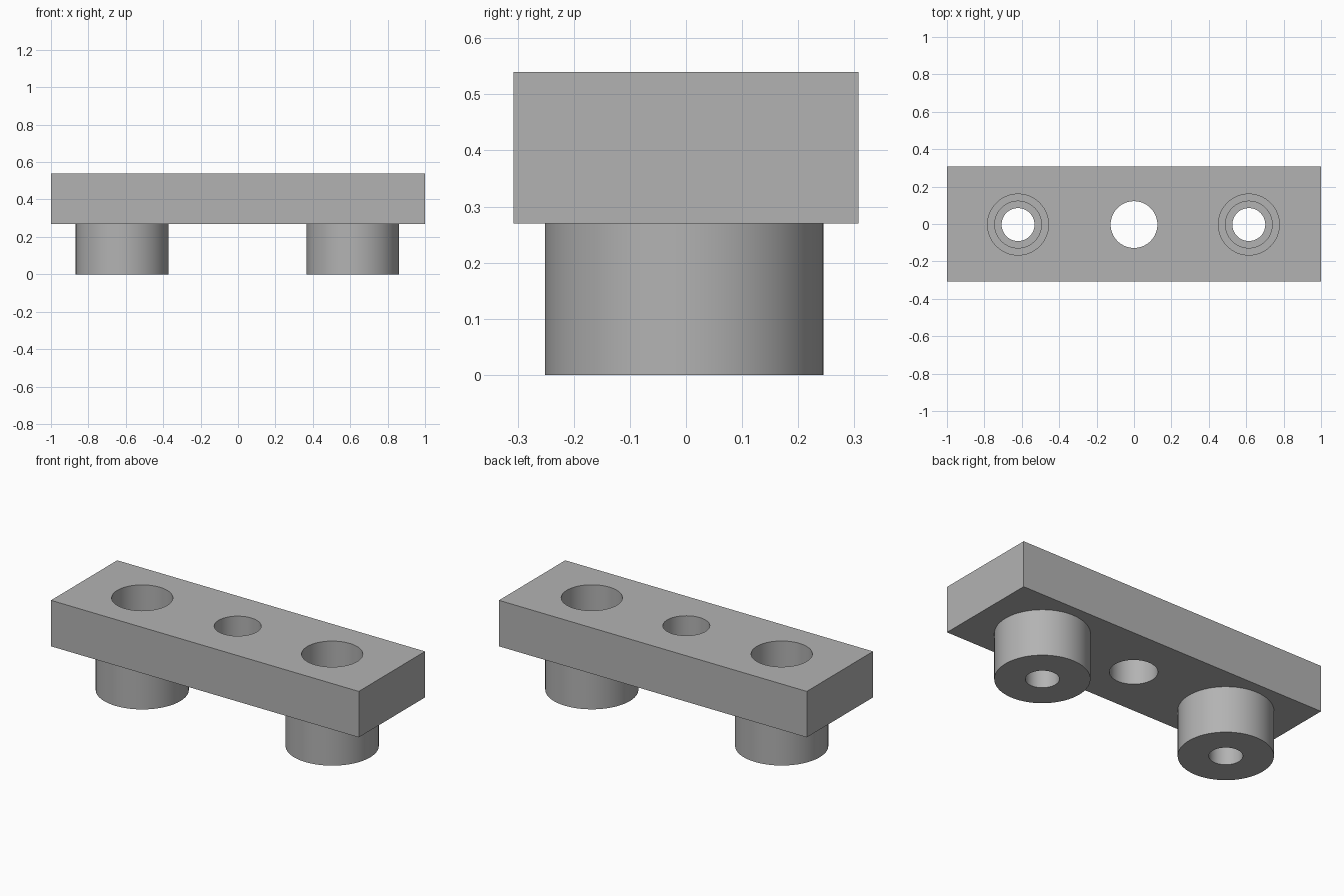
import bpy, bmesh
from math import radians, tau
from mathutils import Matrix, Vector

cube = bpy.data.objects.get("Cube")
if cube:
    bpy.data.objects.remove(cube, do_unlink=True)

SIDES = 64
TOP, MID = 0.54, 0.27            # plate top and underside
LEDGE = 0.34                     # counterbore floor
HEAD_R, HOLE_R, BORE_R, BOSS_R = 0.163, 0.125, 0.088, 0.248
HOLE_Y = -0.003
BOSS_X = {"left": 0.614, "right": -0.62}

grey = bpy.data.materials.new("plain_grey")
grey.use_nodes = True
colour = (0.45, 0.45, 0.45, 1)
grey.diffuse_color = colour
grey.node_tree.nodes["Principled BSDF"].inputs["Base Color"].default_value = colour


def add_object(name, bm):
    bmesh.ops.recalc_face_normals(bm, faces=bm.faces)
    mesh = bpy.data.meshes.new(name)
    bm.to_mesh(mesh)
    bm.free()
    mesh.materials.append(grey)
    obj = bpy.data.objects.new(name, mesh)
    bpy.context.collection.objects.link(obj)
    return obj


def activate(obj):
    bpy.ops.object.select_all(action="DESELECT")
    obj.select_set(True)
    bpy.context.view_layer.objects.active = obj


def smooth(obj):
    activate(obj)
    bpy.ops.object.shade_smooth_by_angle(angle=radians(30))


def lathe(name, profile, x):
    """Turn a radius/height profile about a vertical axis at x."""
    bm = bmesh.new()
    verts = [bm.verts.new((r, 0, z)) for r, z in profile]
    edges = [bm.edges.new(pair) for pair in zip(verts, verts[1:])]
    bmesh.ops.spin(bm, geom=verts + edges, cent=(0, 0, 0), axis=(0, 0, 1),
                   angle=tau, steps=SIDES, use_merge=True)
    bmesh.ops.remove_doubles(bm, verts=bm.verts, dist=0.0001)
    bmesh.ops.translate(bm, verts=bm.verts, vec=Vector((x, HOLE_Y, 0)))
    return add_object(name, bm)


# Plate
bm = bmesh.new()
bmesh.ops.create_cube(bm, size=1, matrix=Matrix.Translation((0, 0, (TOP + MID) / 2))
                      @ Matrix.Diagonal((2, 0.615, TOP - MID, 1)))
plate = add_object("plate", bm)

# Stepped screw holes and the plain centre hole
low, high = MID - 0.1, TOP + 0.1
stepped = [(0, low), (HOLE_R, low), (HOLE_R, LEDGE), (HEAD_R, LEDGE), (HEAD_R, high), (0, high)]
straight = [(0, low), (HOLE_R, low), (HOLE_R, high), (0, high)]
cutters = [lathe(f"{side}_hole_cutter", stepped, x) for side, x in BOSS_X.items()]
cutters.append(lathe("centre_hole_cutter", straight, 0))
for cutter in cutters:
    cutter.hide_render = True
    cut = plate.modifiers.new(cutter.name, "BOOLEAN")
    cut.operation, cut.solver, cut.object = "DIFFERENCE", "EXACT", cutter
    activate(plate)
    bpy.ops.object.modifier_apply(modifier=cut.name)
    bpy.data.objects.remove(cutter, do_unlink=True)
smooth(plate)

# Bored bosses under the plate, open where they meet it
boss_profile = [(HOLE_R, MID), (BORE_R, MID), (BORE_R, 0), (BOSS_R, 0), (BOSS_R, MID)]
for side, x in BOSS_X.items():
    smooth(lathe(f"{side}_boss", boss_profile, x))
